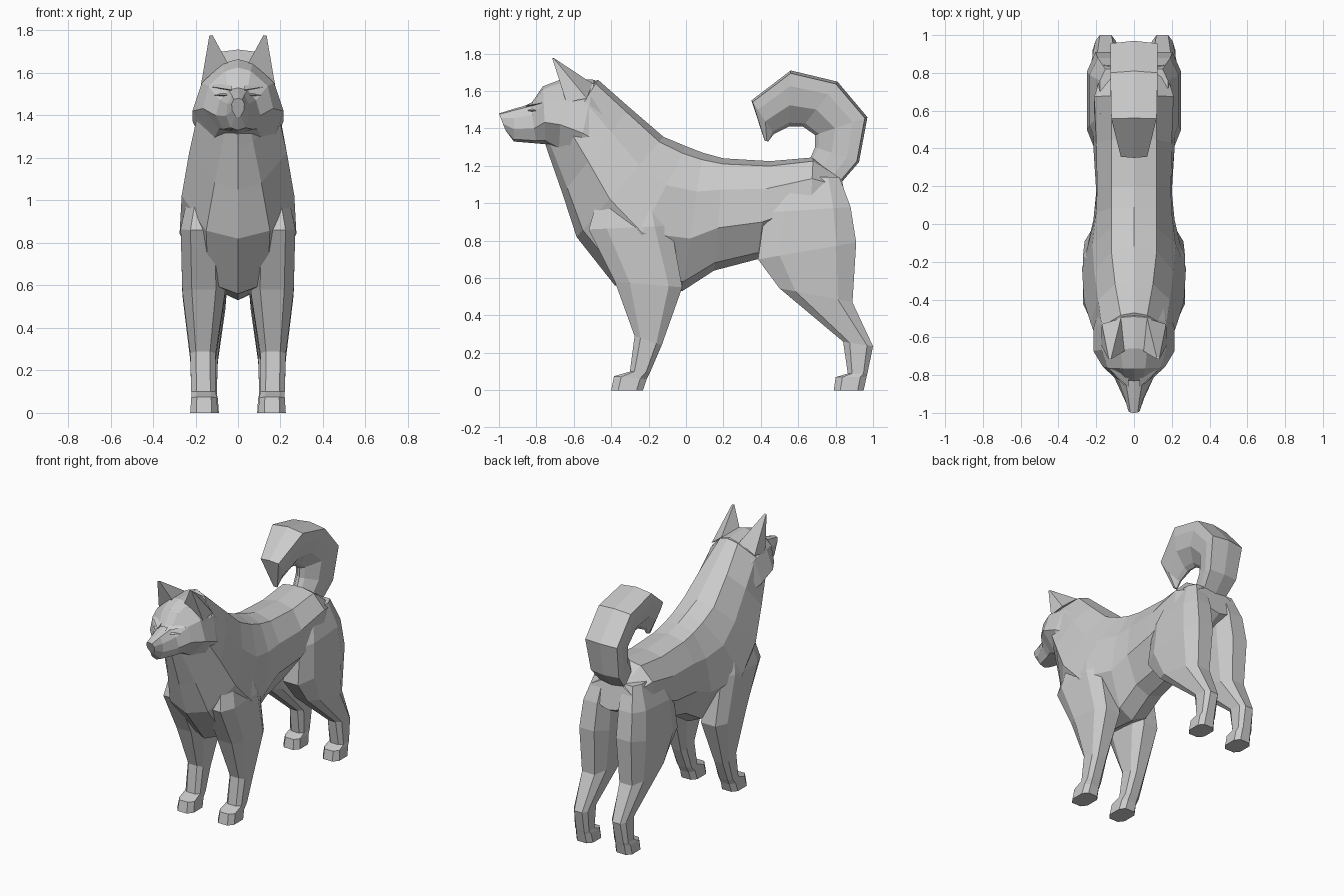
import bpy, bmesh


def loft(name, rings, mirror=False):
    """Skin a list of equal-sized point rings and cap both ends."""
    bm = bmesh.new()
    loops = [[bm.verts.new(p) for p in ring] for ring in rings]
    n = len(loops[0])
    for a, b in zip(loops, loops[1:]):
        for i in range(n):
            j = (i + 1) % n
            bm.faces.new((a[i], a[j], b[j], b[i]))
    bm.faces.new(loops[0])
    bm.faces.new(loops[-1])
    bmesh.ops.recalc_face_normals(bm, faces=bm.faces)
    mesh = bpy.data.meshes.new(name)
    bm.to_mesh(mesh)
    bm.free()
    obj = bpy.data.objects.new(name, mesh)
    bpy.context.collection.objects.link(obj)
    if mirror:
        obj.modifiers.new("mirror", 'MIRROR')
    return obj


def mix(a, b, t):
    return a + (b - a) * t


def body_ring(y0, z0, y1, z1, *widths):
    """Ten-sided section from a top point to a bottom point, four half-widths."""
    side = [(w, mix(y0, y1, t), mix(z0, z1, t))
            for w, t in zip(widths, (0.05, 0.28, 0.62, 0.93))]
    other = [(-x, y, z) for x, y, z in reversed(side)]
    return [(0, y0, z0)] + side + [(0, y1, z1)] + other


def leg_ring(y0, z0, y1, z1, x0, x1):
    """Chamfered box section from a front point to a back point."""
    corners = ((0, .22), (0, .78), (.22, 1), (.8, 1), (1, .78), (1, .22), (.8, 0), (.22, 0))
    return [(mix(x0, x1, v), mix(y0, y1, u), mix(z0, z1, u)) for u, v in corners]


# Torso, from throat to rump
torso = [
    (-.53, 1.63, -.75, 1.31, .06, .15, .16, .06),
    (-.47, 1.66, -.73, 1.25, .07, .17, .19, .07),
    (-.30, 1.51, -.66, 1.05, .10, .19, .23, .11),
    (-.12, 1.355, -.585, .82, .12, .21, .265, .15),
    (.00, 1.305, -.38, .56, .12, .22, .275, .14),
    (.09, 1.27, -.02, .53, .12, .20, .215, .11),
    (.20, 1.24, .15, .64, .12, .195, .20, .11),
    (.45, 1.225, .38, .70, .12, .20, .215, .10),
    (.68, 1.245, .66, .84, .12, .21, .21, .08),
    (.83, 1.14, .87, .95, .08, .16, .15, .06),
]
loft("torso", [body_ring(*r) for r in torso])

# Head, from nose to ruff
head = [
    (-1.0, 1.48, -.965, 1.39, .02, .03, .028, .012),
    (-.92, 1.505, -.92, 1.33, .03, .05, .055, .035),
    (-.83, 1.53, -.80, 1.32, .045, .085, .105, .07),
    (-.765, 1.625, -.75, 1.315, .06, .14, .165, .09),
    (-.66, 1.665, -.68, 1.27, .07, .17, .215, .11),
    (-.49, 1.66, -.59, 1.20, .07, .17, .215, .15),
    (-.38, 1.55, -.47, 1.16, .07, .15, .18, .14),
]
loft("head", [body_ring(*r) for r in head])

# Curled tail, outer edge to inner edge
tail = [
    (.83, 1.11, .66, 1.23, .09, .09, .08, .03),
    (.925, 1.22, .69, 1.30, .11, .11, .09, .03),
    (.97, 1.46, .69, 1.365, .125, .125, .10, .03),
    (.81, 1.65, .625, 1.41, .125, .125, .10, .03),
    (.56, 1.71, .55, 1.41, .12, .12, .10, .03),
    (.35, 1.55, .47, 1.37, .07, .07, .06, .02),
    (.42, 1.335, .44, 1.33, .015, .015, .01, .005),
]
loft("tail", [body_ring(*r) for r in tail])

# Front legs with paws
front_leg = [
    (-.40, 0, -.23, 0, .095, .225),
    (-.385, .075, -.21, .06, .10, .22),
    (-.30, .10, -.19, .10, .105, .22),
    (-.275, .29, -.13, .24, .105, .225),
    (-.38, .58, -.02, .55, .06, .262),
    (-.52, .86, -.08, .88, .06, .27),
    (-.45, 1.10, -.15, 1.10, .06, .22),
]
loft("front_legs", [leg_ring(*r) for r in front_leg], mirror=True)

# Hind legs with paws
hind_leg = [
    (.79, 0, .95, 0, .09, .22),
    (.80, .07, .965, .07, .095, .215),
    (.865, .09, .97, .09, .10, .21),
    (.84, .26, 1.0, .235, .095, .205),
    (.50, .545, .89, .47, .06, .235),
    (.385, .70, .91, .79, .04, .25),
    (.42, .95, .88, .98, .04, .235),
    (.52, 1.14, .82, 1.14, .05, .18),
]
loft("hind_legs", [leg_ring(*r) for r in hind_leg], mirror=True)

# Pointed ears
ear_base = [(.175, -.64, 1.54), (.045, -.67, 1.64), (.07, -.50, 1.64), (.17, -.53, 1.56)]
ear_tip = [(.135, -.715, 1.775), (.12, -.715, 1.778), (.12, -.705, 1.775), (.135, -.705, 1.772)]
loft("ears", [ear_base, ear_tip], mirror=True)

# Brow ledges and eyes below them
brow = [[(.03, -.865, 1.52), (.03, -.80, 1.55), (.03, -.80, 1.51)],
        [(.125, -.775, 1.535), (.125, -.74, 1.56), (.12, -.74, 1.52)]]
loft("brows", brow, mirror=True)
eye = [[(.045, -.86, 1.495), (.045, -.80, 1.515), (.045, -.80, 1.47)],
       [(.11, -.795, 1.495), (.115, -.75, 1.515), (.115, -.75, 1.47)]]
loft("eyes", eye, mirror=True)
